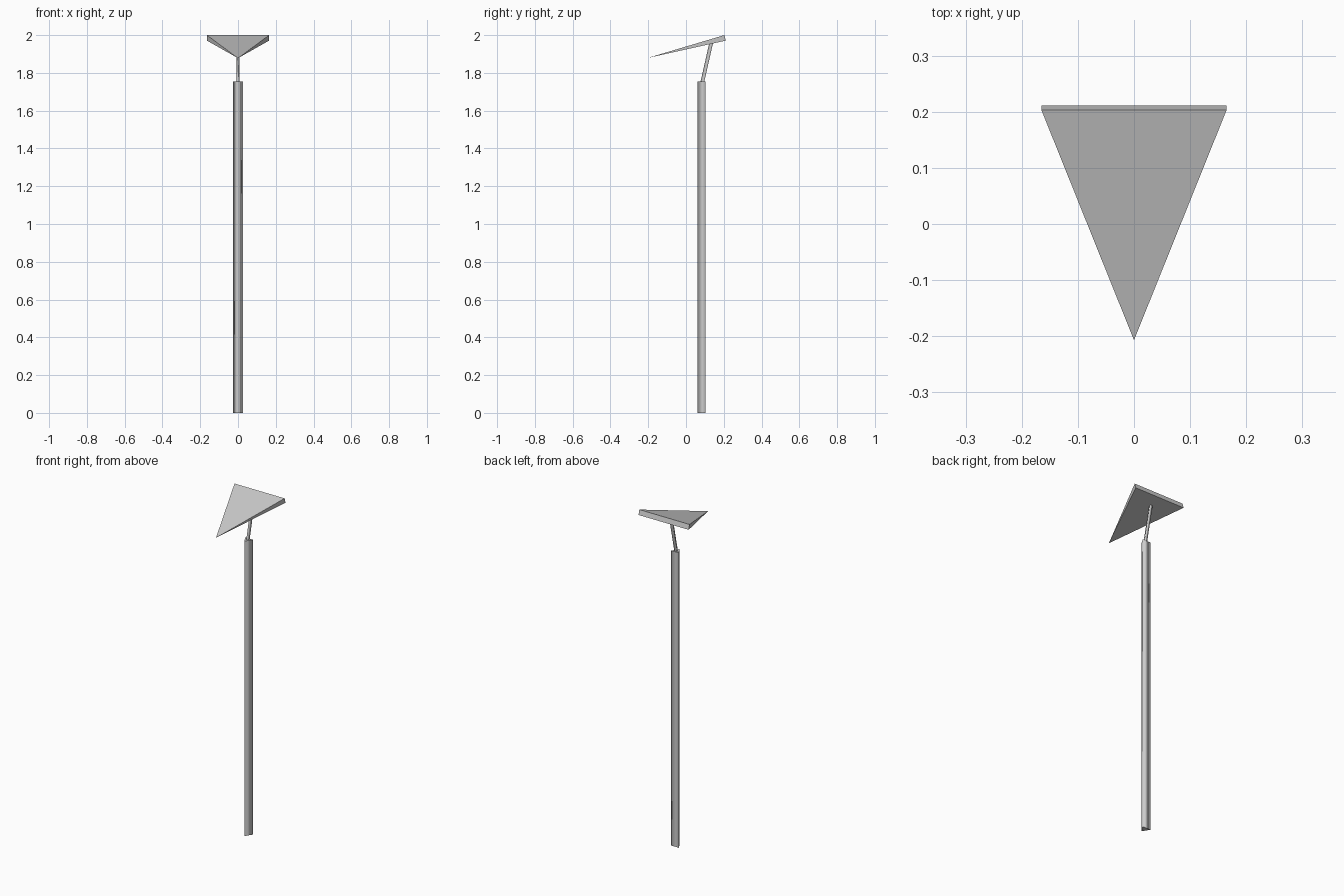
import bpy, bmesh
from mathutils import Vector

if "Cube" in bpy.data.objects:
    bpy.data.objects.remove(bpy.data.objects["Cube"])


def finish(name, bm):
    bmesh.ops.recalc_face_normals(bm, faces=bm.faces)
    mesh = bpy.data.meshes.new(name)
    bm.to_mesh(mesh)
    bm.free()
    obj = bpy.data.objects.new(name, mesh)
    bpy.context.collection.objects.link(obj)
    return obj


def three_sided_rod(name, start, end, half_width, depth):
    """Triangular prism between two points, its ridge facing the front."""
    bm = bmesh.new()
    profile = [(0, -depth / 2), (half_width, depth / 2), (-half_width, depth / 2)]
    cap = bm.faces.new([bm.verts.new(Vector(start) + Vector((x, y, 0))) for x, y in profile])
    ext = bmesh.ops.extrude_face_region(bm, geom=[cap], use_keep_orig=True)
    top = [g for g in ext["geom"] if isinstance(g, bmesh.types.BMVert)]
    bmesh.ops.translate(bm, verts=top, vec=Vector(end) - Vector(start))
    # soft shading along the sides, crisp end caps
    for f in bm.faces:
        f.smooth = len(f.verts) == 4
        if len(f.verts) == 3:
            for e in f.edges:
                e.smooth = False
    return finish(name, bm)


# Pole and the leaning neck that carries the blade
three_sided_rod("pole", (0, 0.082, 0), (0, 0.082, 1.755), 0.026, 0.043)
three_sided_rod("neck", (0, 0.085, 1.745), (0, 0.134, 1.962), 0.009, 0.02)

# Tilted triangular blade: sharp tip in front, thick edge at the back
bm = bmesh.new()
tip = bm.verts.new((0, -0.207, 1.878))
top_l, top_r = [bm.verts.new((s * 0.165, 0.203, 2.0)) for s in (-1, 1)]
low_l, low_r = [bm.verts.new((s * 0.165, 0.211, 1.971)) for s in (-1, 1)]
for face in ((tip, top_r, top_l), (tip, low_l, low_r), (tip, low_r, top_r),
             (tip, top_l, low_l), (top_l, top_r, low_r, low_l)):
    bm.faces.new(face)
finish("blade", bm)
